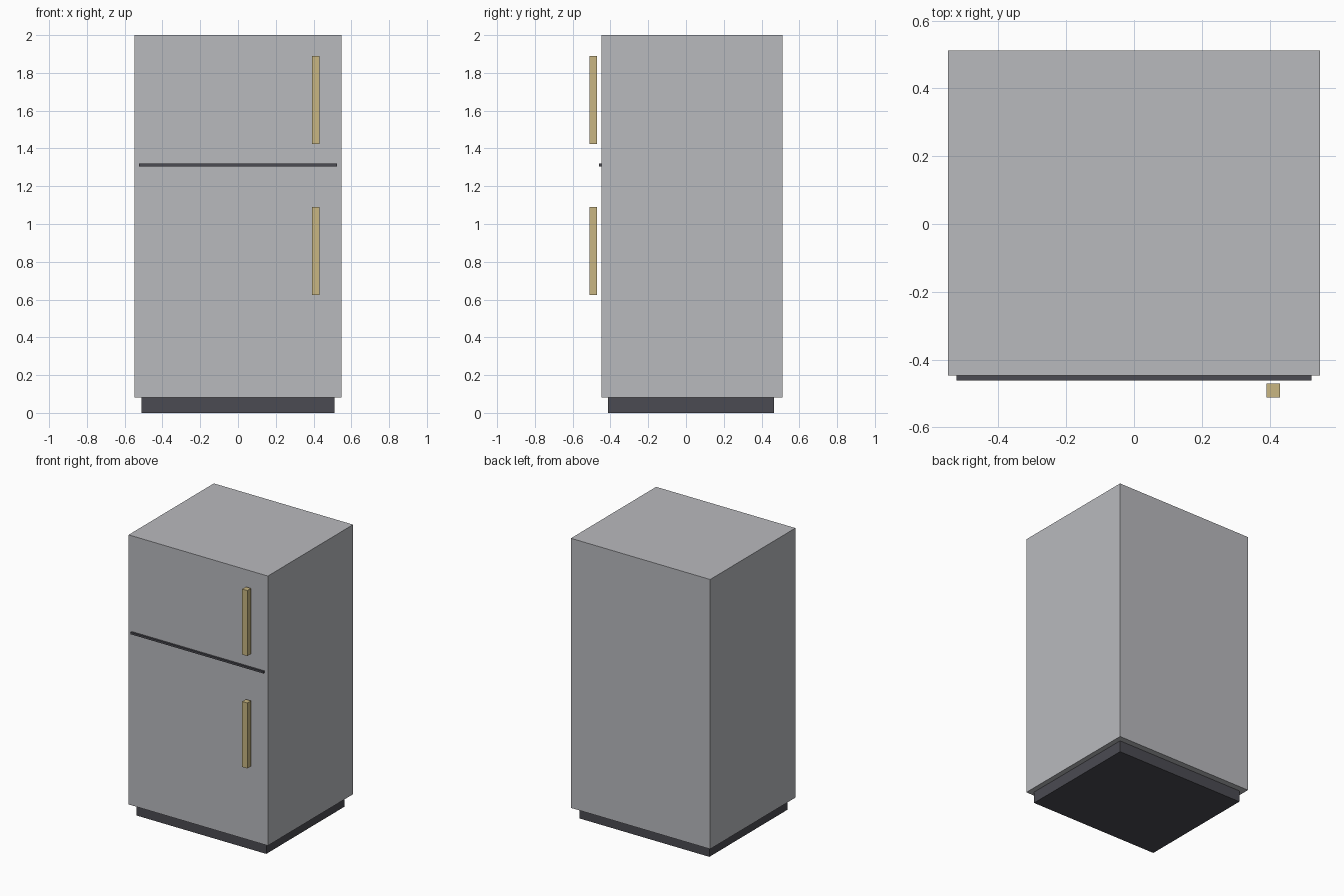
import bpy
import bmesh
from mathutils import Vector

cube = bpy.data.objects.get("Cube")
if cube:
    bpy.data.objects.remove(cube, do_unlink=True)


def material(name, color):
    mat = bpy.data.materials.new(name)
    mat.use_nodes = True
    mat.diffuse_color = color
    mat.node_tree.nodes["Principled BSDF"].inputs["Base Color"].default_value = color
    return mat


def box(name, low, high, mat):
    """Axis-aligned box between two opposite corners."""
    low, high = Vector(low), Vector(high)
    bm = bmesh.new()
    bmesh.ops.create_cube(bm, size=1)
    bmesh.ops.scale(bm, vec=high - low, verts=bm.verts)
    bmesh.ops.translate(bm, vec=(low + high) / 2, verts=bm.verts)
    mesh = bpy.data.meshes.new(name)
    bm.to_mesh(mesh)
    bm.free()
    mesh.materials.append(mat)
    obj = bpy.data.objects.new(name, mesh)
    bpy.context.collection.objects.link(obj)
    return obj


steel = material("light grey steel", (0.485, 0.491, 0.515, 1))
dark = material("dark grey", (0.07, 0.07, 0.084, 1))
brass = material("pale brass", (0.578, 0.468, 0.223, 1))

# Cabinet on a recessed plinth
box("cabinet", (-0.548, -0.447, 0.082), (0.548, 0.511, 2), steel)
box("plinth", (-0.511, -0.412, 0), (0.511, 0.467, 0.082), dark)

# Gap strip between the freezer door and the fridge door
box("door_gap", (-0.523, -0.461, 1.305), (0.523, -0.447, 1.319), dark)

# Upright bar handles, one per door
for name, bottom in (("freezer_handle", 1.424), ("fridge_handle", 0.624)):
    box(name, (0.391, -0.511, bottom), (0.431, -0.47, bottom + 0.466), brass)
